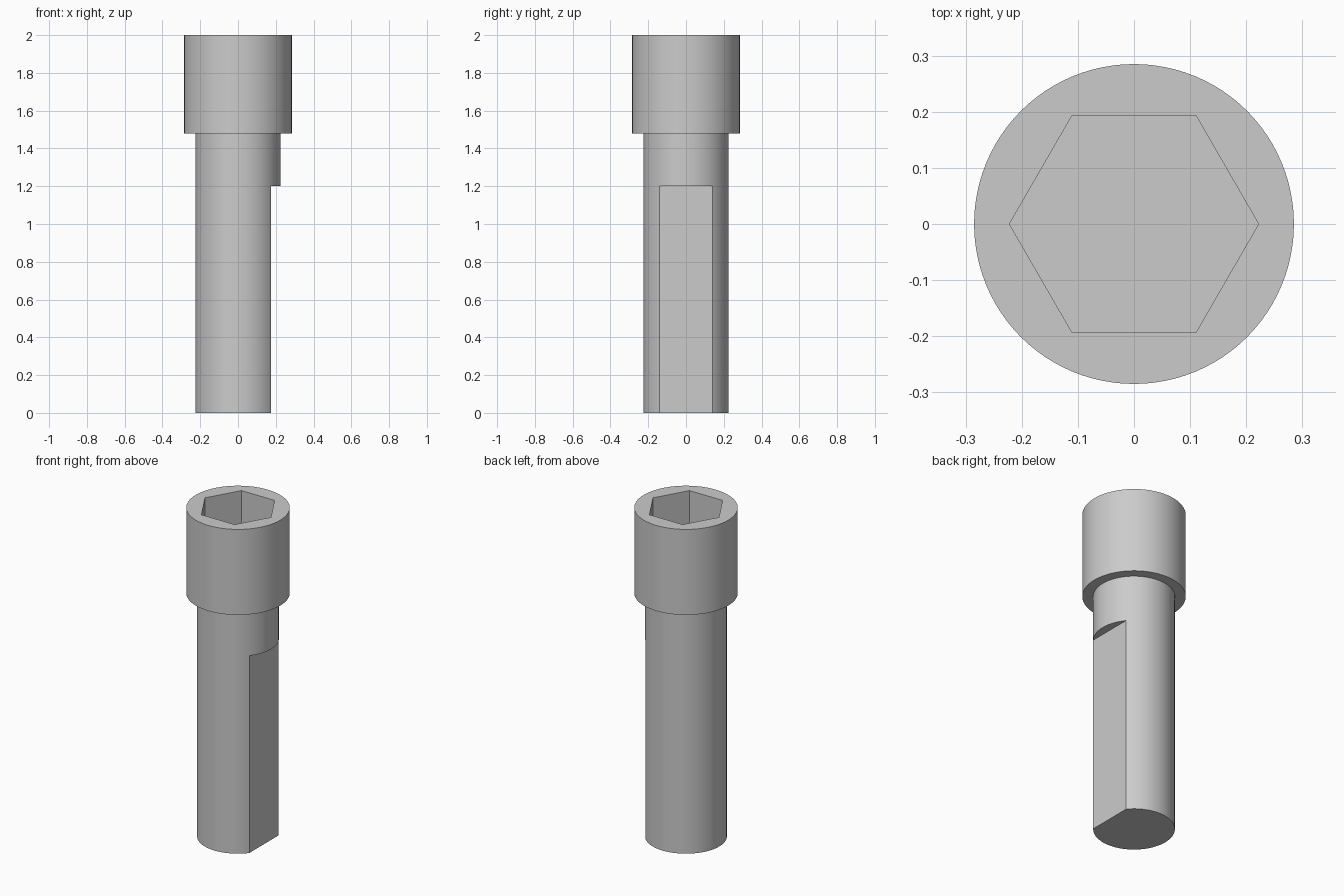
import bpy, bmesh, math

if "Cube" in bpy.data.objects:
    bpy.data.objects.remove(bpy.data.objects["Cube"])

HEAD_R, SHAFT_R = 0.285, 0.225
HEAD_Z, TOP_Z = 1.48, 2.0
FLAT_X, FLAT_Z = 0.175, 1.2
HEX_R, HEX_DEPTH = 0.222, 0.4
SEGMENTS = 96


def lathe(name, profile, segments):
    """Revolve an axis-to-axis (radius, z) profile around z into a closed solid."""
    bm = bmesh.new()
    verts = [bm.verts.new((r, 0, z)) for r, z in profile]
    edges = [bm.edges.new(pair) for pair in zip(verts, verts[1:])]
    bmesh.ops.spin(bm, geom=verts + edges, cent=(0, 0, 0), axis=(0, 0, 1),
                   angle=math.tau, steps=segments, use_duplicate=False)
    bmesh.ops.remove_doubles(bm, verts=bm.verts, dist=1e-5)
    bmesh.ops.dissolve_limit(bm, angle_limit=0.001, verts=bm.verts, edges=bm.edges)
    bmesh.ops.recalc_face_normals(bm, faces=bm.faces)
    mesh = bpy.data.meshes.new(name)
    bm.to_mesh(mesh)
    bm.free()
    obj = bpy.data.objects.new(name, mesh)
    bpy.context.collection.objects.link(obj)
    return obj


def cut(target, cutter):
    """Subtract cutter from target, then discard it."""
    cutter.hide_render = True
    mod = target.modifiers.new(cutter.name, 'BOOLEAN')
    mod.operation, mod.solver, mod.object = 'DIFFERENCE', 'EXACT', cutter
    bpy.ops.object.select_all(action='DESELECT')
    bpy.context.view_layer.objects.active = target
    target.select_set(True)
    bpy.ops.object.modifier_apply(modifier=mod.name)
    bpy.data.objects.remove(cutter)


# Stepped body: round shaft with a wider head
body = lathe("socket_shaft",
             [(0, 0), (SHAFT_R, 0), (SHAFT_R, HEAD_Z),
              (HEAD_R, HEAD_Z), (HEAD_R, TOP_Z), (0, TOP_Z)], SEGMENTS)

# Hexagonal socket in the head, corners on the x axis
cut(body, lathe("hex_cutter",
                [(0, TOP_Z - HEX_DEPTH), (HEX_R, TOP_Z - HEX_DEPTH),
                 (HEX_R, TOP_Z + 0.1), (0, TOP_Z + 0.1)], 6))

# Flat milled along the +x side of the shaft
bpy.ops.mesh.primitive_cube_add(size=1, location=(FLAT_X + 0.2, 0, FLAT_Z - 0.7))
flat = bpy.context.object
flat.name = "flat_cutter"
flat.scale = (0.4, 1, 1.4)
bpy.context.view_layer.update()
cut(body, flat)

# Smooth round walls, crisp edges
bpy.ops.object.shade_smooth_by_angle(angle=math.radians(25))
